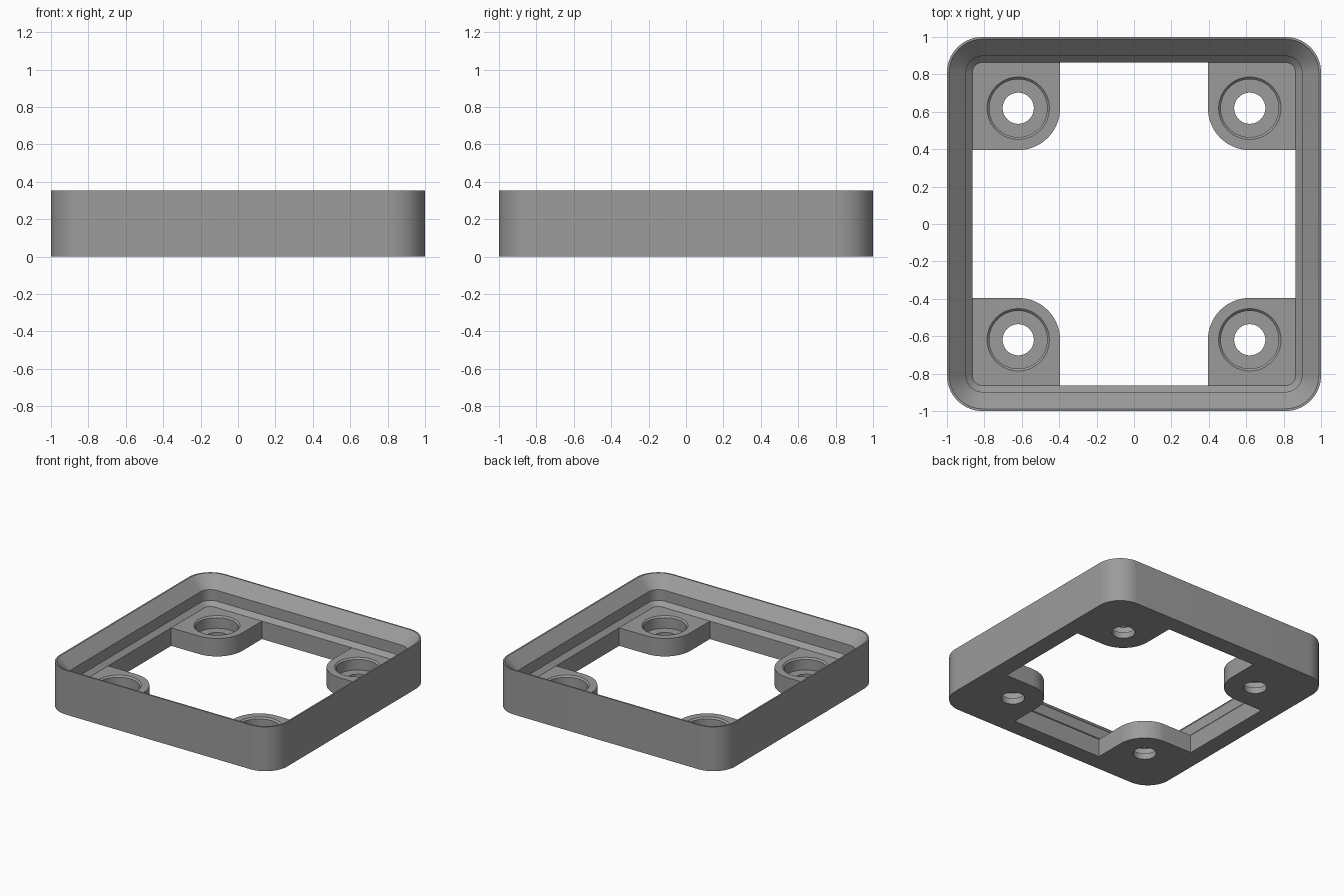
import bpy, bmesh, math

if "Cube" in bpy.data.objects:
    bpy.data.objects.remove(bpy.data.objects["Cube"])

MM = 1 / 21                      # outer width is 42 units of MM
HALF, TOP, FLOOR = 1.0, 7.4 * MM, 3.0 * MM
HOLE = 13 * MM                   # hole centre offset
SIGNS = [(1, 1), (-1, 1), (-1, -1), (1, -1)]


def arc(cx, cy, r, start, sweep, n):
    return [(cx + r * math.cos(start + sweep * i / n),
             cy + r * math.sin(start + sweep * i / n)) for i in range(n + 1)]


def rounded_square(half, r, n=16):
    pts = []
    for k, (sx, sy) in enumerate(SIGNS):
        c = half - r
        pts += arc(sx * c, sy * c, r, k * math.pi / 2, math.pi / 2, n)
    return pts


def circle(cx, cy, r, n=64):
    return arc(cx, cy, r, 0, 2 * math.pi, n)[:-1]


def loft(name, sections):
    """Closed solid through (outline, z) sections with equal point counts."""
    bm = bmesh.new()
    rings = [[bm.verts.new((x, y, z)) for x, y in pts] for pts, z in sections]
    for a, b in zip(rings, rings[1:]):
        for i in range(len(a)):
            j = (i + 1) % len(a)
            bm.faces.new((a[i], a[j], b[j], b[i]))
    bm.faces.new(rings[0][::-1])
    bm.faces.new(rings[-1])
    bmesh.ops.recalc_face_normals(bm, faces=bm.faces[:])
    mesh = bpy.data.meshes.new(name)
    bm.to_mesh(mesh)
    bm.free()
    ob = bpy.data.objects.new(name, mesh)
    bpy.context.collection.objects.link(ob)
    return ob


# Outer block
frame = loft("tray_frame", [(rounded_square(HALF, 4 * MM), 0),
                            (rounded_square(HALF, 4 * MM), TOP)])

# Stepped pocket: lower chamfer, straight wall, upper chamfer, thin rim
steps = [(2.85, 0), (2.15, 0.7), (2.15, 2.5), (0.25, 4.4), (0.25, 5.5)]
cutters = [loft("pocket_cutter",
                [(rounded_square(HALF - d * MM, (4 - d) * MM), FLOOR + h * MM)
                 for d, h in steps])]

# Cross-shaped opening that leaves four rounded corner pads
INNER, PAD_R = HALF - 2.85 * MM, 4.7 * MM
edge = HOLE - PAD_R
outline = []
for k in range(4):
    quarter = [(INNER, edge)]
    quarter += arc(HOLE, HOLE, PAD_R, -math.pi / 2, -math.pi / 2, 16)
    quarter += [(edge, INNER)]
    c, s = [(1, 0), (0, 1), (-1, 0), (0, -1)][k]
    outline += [(c * x - s * y, s * x + c * y) for x, y in quarter]
cutters.append(loft("opening_cutter", [(outline, -0.1), (outline, FLOOR + 0.02)]))

# Stepped, chamfered holes in the pads
hole_steps = [(1.75, -1), (1.75, 1), (3.25, 1), (3.25, 2.75), (3.5, 3), (3.5, 3.4)]
for sx, sy in SIGNS:
    cutters.append(loft("hole_cutter",
                        [(circle(sx * HOLE, sy * HOLE, r * MM), h * MM)
                         for r, h in hole_steps]))

# Apply the cuts
for cutter in cutters:
    cutter.hide_render = True
    mod = frame.modifiers.new("cut", 'BOOLEAN')
    mod.operation, mod.solver, mod.object = 'DIFFERENCE', 'EXACT', cutter
bpy.context.view_layer.update()
evaluated = frame.evaluated_get(bpy.context.evaluated_depsgraph_get())
result = bpy.data.meshes.new_from_object(evaluated)
frame.modifiers.clear()
frame.data = result
for cutter in cutters:
    bpy.data.objects.remove(cutter, do_unlink=True)

# Single grey colour, smooth corners with sharp edges
grey = bpy.data.materials.new("grey")
grey.diffuse_color = (0.33, 0.33, 0.33, 1)
grey.use_nodes = True
grey.node_tree.nodes["Principled BSDF"].inputs["Base Color"].default_value = grey.diffuse_color
frame.data.materials.clear()
frame.data.materials.append(grey)
bpy.context.view_layer.objects.active = frame
frame.select_set(True)
bpy.ops.object.shade_smooth_by_angle(angle=math.radians(30))
